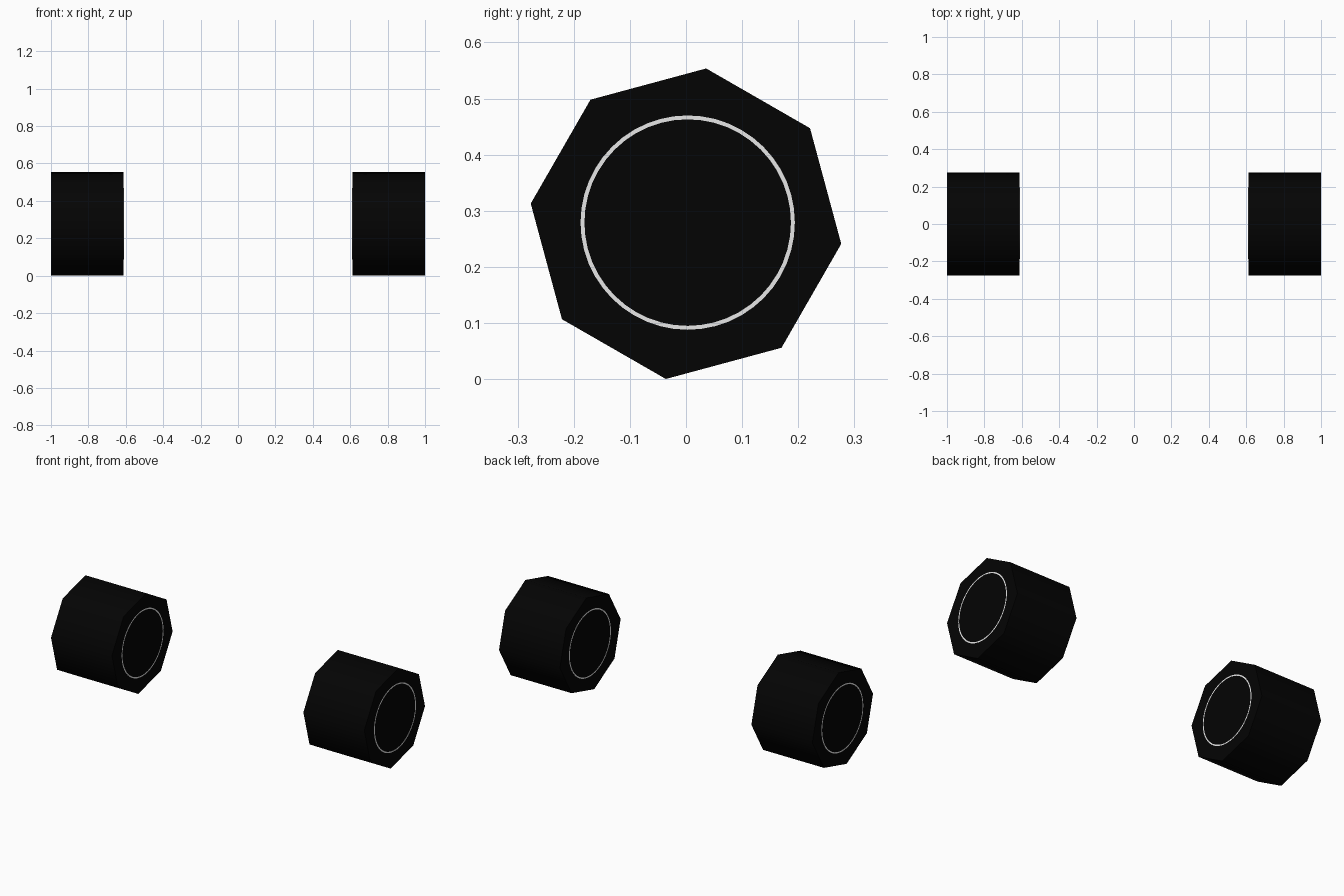
import bpy, bmesh, math

if "Cube" in bpy.data.objects:
    bpy.data.objects.remove(bpy.data.objects["Cube"])

R, CZ = 0.279, 0.277           # tyre radius and axle height
X_IN, X_OUT = 0.611, 0.9997    # tyre faces along the axle


def material(name, c):
    m = bpy.data.materials.new(name)
    m.diffuse_color = (c, c, c, 1)
    m.use_nodes = True
    m.node_tree.nodes["Principled BSDF"].inputs["Base Color"].default_value = m.diffuse_color
    return m


black = material("black rubber", 0.0011)
grey = material("light grey metal", 0.8)


def finish(name, bm, mat):
    bmesh.ops.recalc_face_normals(bm, faces=bm.faces)
    me = bpy.data.meshes.new(name)
    bm.to_mesh(me)
    bm.free()
    me.materials.append(mat)
    ob = bpy.data.objects.new(name, me)
    bpy.context.collection.objects.link(ob)
    # smooth round the tread, sharp where it meets the side faces
    bpy.ops.object.select_all(action='DESELECT')
    ob.select_set(True)
    bpy.context.view_layer.objects.active = ob
    bpy.ops.object.shade_smooth_by_angle(angle=math.radians(60))
    return ob


# Eight-sided tyre, turned slightly about its axle
def tyre(name, x0, x1):
    bm = bmesh.new()
    ang = [math.radians(82.6 + 45 * i) for i in range(8)]
    face = bm.faces.new([bm.verts.new((x0, R * math.cos(a), CZ + R * math.sin(a))) for a in ang])
    ext = bmesh.ops.extrude_face_region(bm, geom=[face], use_keep_orig=True)
    verts = [v for v in ext["geom"] if isinstance(v, bmesh.types.BMVert)]
    bmesh.ops.translate(bm, vec=(x1 - x0, 0, 0), verts=verts)
    return finish(name, bm, black)


# Thin rim ring lying nearly flush on a tyre face
def rim_ring(name, x, direction, r_in=0.184, r_out=0.191, n=48):
    bm = bmesh.new()
    h = 0.0003 * direction
    loops = []
    for px, r in ((x, r_in), (x + h, r_in), (x + h, r_out), (x, r_out)):
        loops.append([bm.verts.new((px, 0.003 + r * math.cos(2 * math.pi * i / n),
                                    CZ + 0.002 + r * math.sin(2 * math.pi * i / n)))
                      for i in range(n)])
    for a, b in zip(loops, loops[1:]):
        for i in range(n):
            j = (i + 1) % n
            bm.faces.new((a[i], a[j], b[j], b[i]))
    return finish(name, bm, grey)


# Left and right wheel, with a ring on both faces of each
for side, s in (("left", -1), ("right", 1)):
    tyre(side + "_tyre", s * X_IN, s * X_OUT)
    rim_ring(side + "_outer_rim", s * X_OUT, s)
    rim_ring(side + "_inner_rim", s * X_IN, -s)
